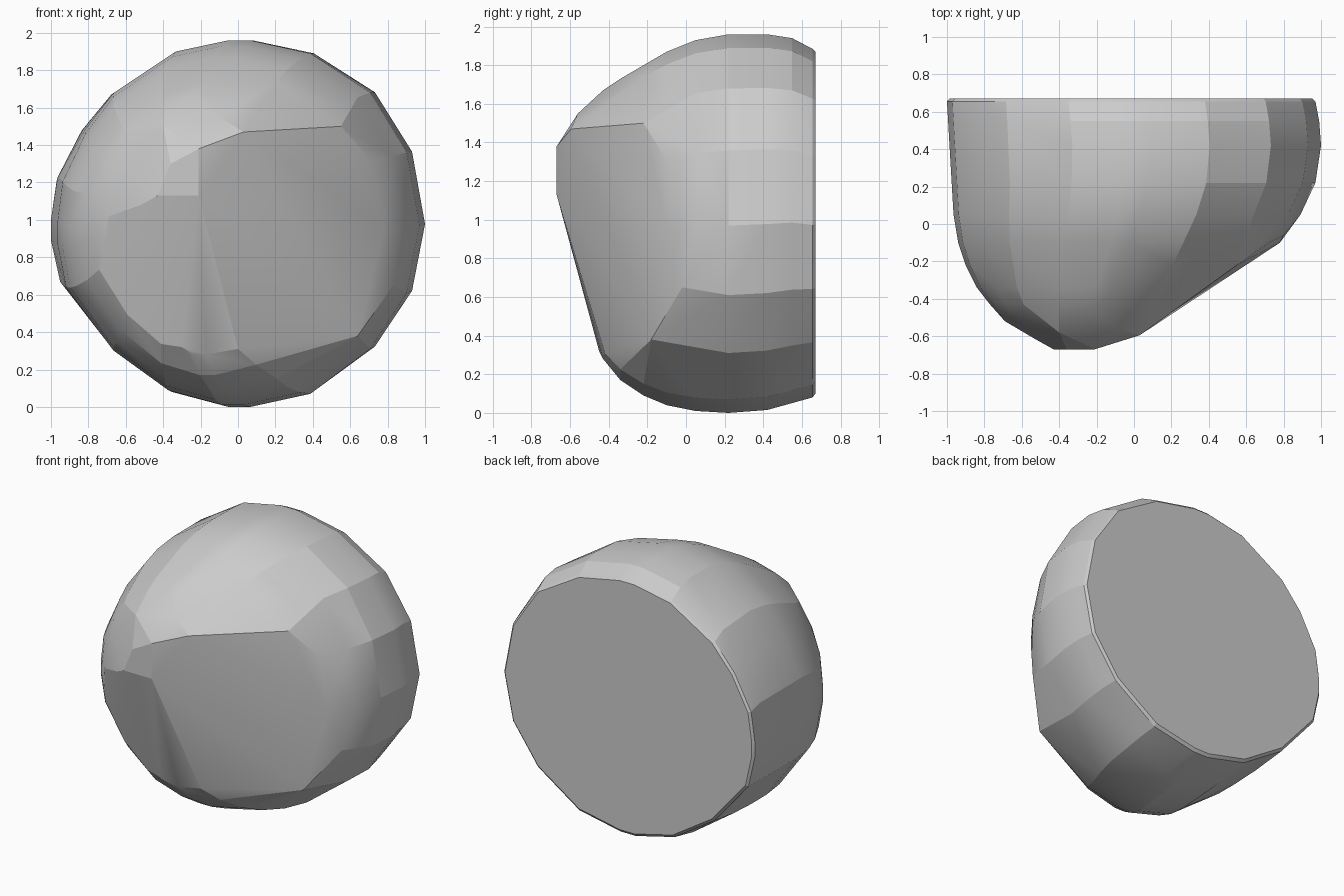
import bpy, bmesh, math

if "Cube" in bpy.data.objects:
    bpy.data.objects.remove(bpy.data.objects["Cube"])

# Widest outline of the boulder seen from the front (x, z)
OUTLINE = [(.07, 1.96), (-.05, 1.96), (-.34, 1.90), (-.68, 1.68), (-.84, 1.48),
           (-.97, 1.22), (-1, 1.0), (-1, .88), (-.95, .64), (-.68, .30),
           (-.36, .08), (-.05, 0), (.07, 0), (.40, .07), (.73, .31),
           (.93, .61), (1, .97), (.93, 1.36), (.73, 1.68), (.40, 1.89)]

# Slices from back to front: y, left, right, bottom, top
SLICES = [(.67, -.985, .955, .10, 1.87), (.655, -1, .97, .08, 1.885),
          (.55, -.995, .99, .05, 1.94), (.42, -.985, 1.0, .015, 1.96),
          (.22, -.975, .97, 0, 1.96), (.05, -.965, .89, .01, 1.93),
          (-.10, -.94, .78, .04, 1.87), (-.22, -.90, .68, .09, 1.80),
          (-.34, -.84, .50, .17, 1.73), (-.43, -.77, .35, .28, 1.67)]

# Corners of the broken front face and its blunt nose
FRONT = [(-.43, -.67, 1.13), (-.21, -.67, 1.13), (-.21, -.67, 1.38), (-.36, -.67, 1.30),
         (.03, -.595, 1.47), (.55, -.22, 1.50), (.80, -.06, 1.12),
         (.83, -.02, .65), (.64, -.18, .38), (.30, -.30, .33),
         (0, -.42, .31), (-.30, -.45, .32), (-.69, -.52, 1.02),
         (-.62, -.47, .70), (-.64, -.50, 1.28), (-.40, -.58, 1.50),
         (-.10, -.56, 1.55), (-.52, -.62, 1.08)]


def front_limit(x, z):
    """Depth of the slightly twisted broken face."""
    t = min(max((z - .31) / 1.16, 0), 1.1)
    return (1 - t) * (-.43 + .36 * x) + t * (-.61 + .70 * x)


points = list(FRONT)
for y, left, right, low, high in SLICES:
    for x, z in OUTLINE:
        px = left + (x + 1) / 2 * (right - left)
        pz = low + z / 1.96 * (high - low)
        if y >= front_limit(px, pz) or y > .3:
            points.append((px, y, pz))

# Wrap the points in a convex skin
bm = bmesh.new()
for p in points:
    bm.verts.new(p)
hull = bmesh.ops.convex_hull(bm, input=bm.verts)
loose = {g for g in hull["geom_interior"] + hull["geom_unused"]
         if isinstance(g, bmesh.types.BMVert)}
bmesh.ops.delete(bm, geom=list(loose), context='VERTS')
bmesh.ops.dissolve_limit(bm, angle_limit=math.radians(3), verts=bm.verts, edges=bm.edges)
bmesh.ops.recalc_face_normals(bm, faces=bm.faces)

mesh = bpy.data.meshes.new("boulder")
bm.to_mesh(mesh)
bm.free()
boulder = bpy.data.objects.new("boulder", mesh)
bpy.context.collection.objects.link(boulder)

# Soft facets, crisp rims
bpy.context.view_layer.objects.active = boulder
boulder.select_set(True)
bpy.ops.object.shade_smooth_by_angle(angle=math.radians(14))
